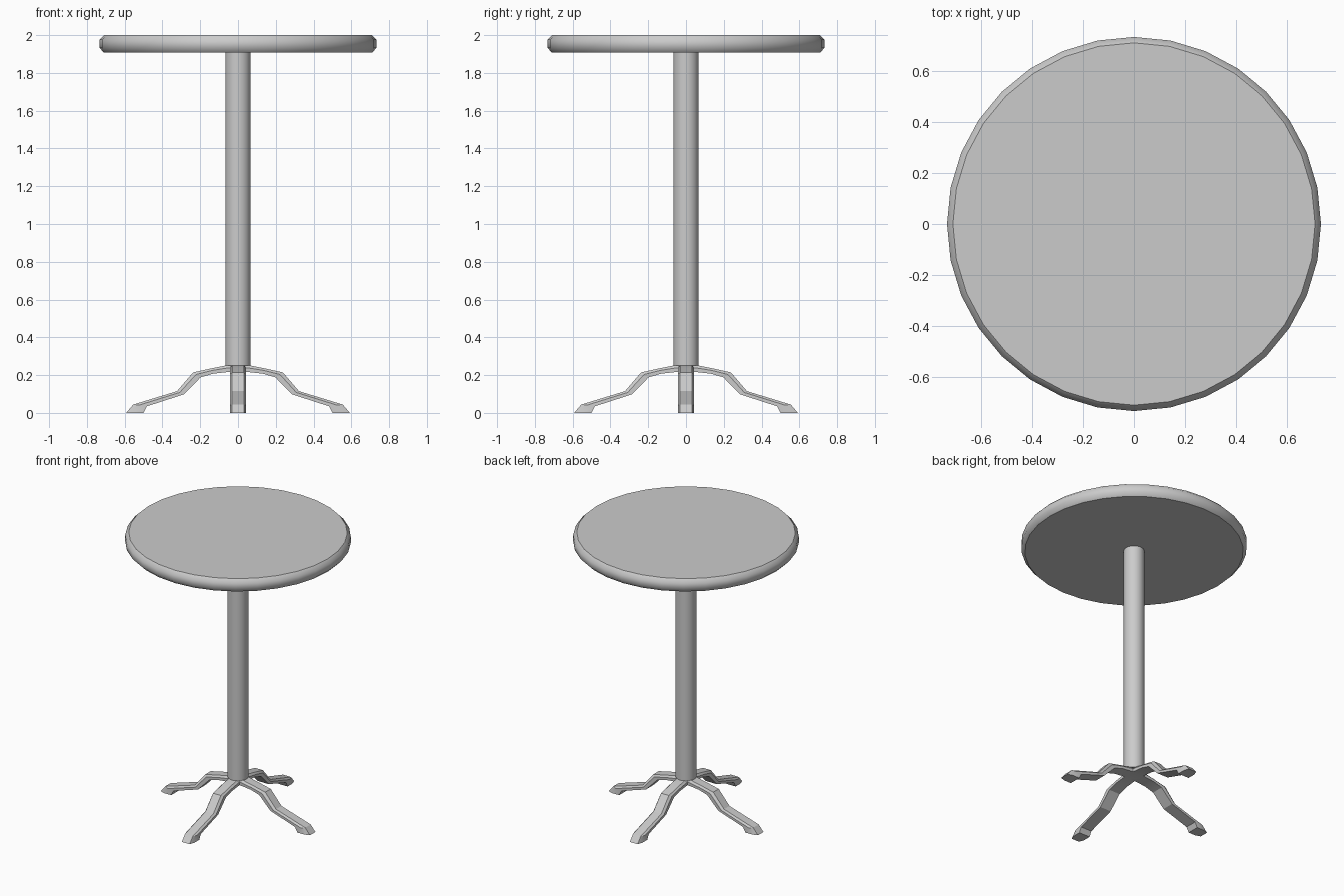
import bpy, bmesh, math
from mathutils import Matrix, Vector

if "Cube" in bpy.data.objects:
    bpy.data.objects.remove(bpy.data.objects["Cube"])


def finish(name, bm, angle):
    bmesh.ops.recalc_face_normals(bm, faces=bm.faces)
    mesh = bpy.data.meshes.new(name)
    bm.to_mesh(mesh)
    bm.free()
    ob = bpy.data.objects.new(name, mesh)
    bpy.context.collection.objects.link(ob)
    bpy.ops.object.select_all(action='DESELECT')
    ob.select_set(True)
    bpy.context.view_layer.objects.active = ob
    bpy.ops.object.shade_smooth_by_angle(angle=math.radians(angle))
    return ob


def loft(bm, rings):
    # Skin a list of closed vertex rings and cap both ends
    rings = [[bm.verts.new(p) for p in ring] for ring in rings]
    n = len(rings[0])
    for a, b in zip(rings, rings[1:]):
        for i in range(n):
            j = (i + 1) % n
            bm.faces.new((a[i], a[j], b[j], b[i]))
    bm.faces.new(rings[0])
    bm.faces.new(rings[-1])


def turned(name, profile, sides, angle):
    bm = bmesh.new()
    loft(bm, [[(r * math.cos(2 * math.pi * i / sides),
                r * math.sin(2 * math.pi * i / sides), z)
               for i in range(sides)] for r, z in profile])
    return finish(name, bm, angle)


# Round top with chamfered rim, and central post
turned("table_top", [(0.71, 1.908), (0.733, 1.932), (0.733, 1.976), (0.71, 2.0)], 32, 45)
turned("post", [(0.067, 0.25), (0.067, 1.915)], 32, 45)

# Leg stations: top (distance, z), bottom (distance, z)
STATIONS = [
    ((0.0, 0.255), (0.0, 0.217)),
    ((0.06, 0.252), (0.045, 0.217)),
    ((0.14, 0.236), (0.13, 0.208)),
    ((0.238, 0.214), (0.198, 0.188)),
    ((0.323, 0.115), (0.287, 0.098)),
    ((0.555, 0.044), (0.482, 0.035)),
    ((0.592, 0.0), (0.50, 0.0)),
]
WIDE, NARROW = 0.043, 0.031


def section(top, bottom):
    # Bar with a bevelled upper side
    t = Vector((top[0], 0, top[1]))
    b = Vector((bottom[0], 0, bottom[1]))
    m = b.lerp(t, 0.6)
    side = Vector((0, 1, 0))
    return [b - side * WIDE, b + side * WIDE, m + side * WIDE,
            t + side * NARROW, t - side * NARROW, m - side * WIDE]


# Four splayed legs
for k, name in enumerate(("right_leg", "back_leg", "left_leg", "front_leg")):
    bm = bmesh.new()
    loft(bm, [section(t, b) for t, b in STATIONS])
    bm.transform(Matrix.Rotation(k * math.pi / 2, 4, 'Z'))
    finish(name, bm, 25)
